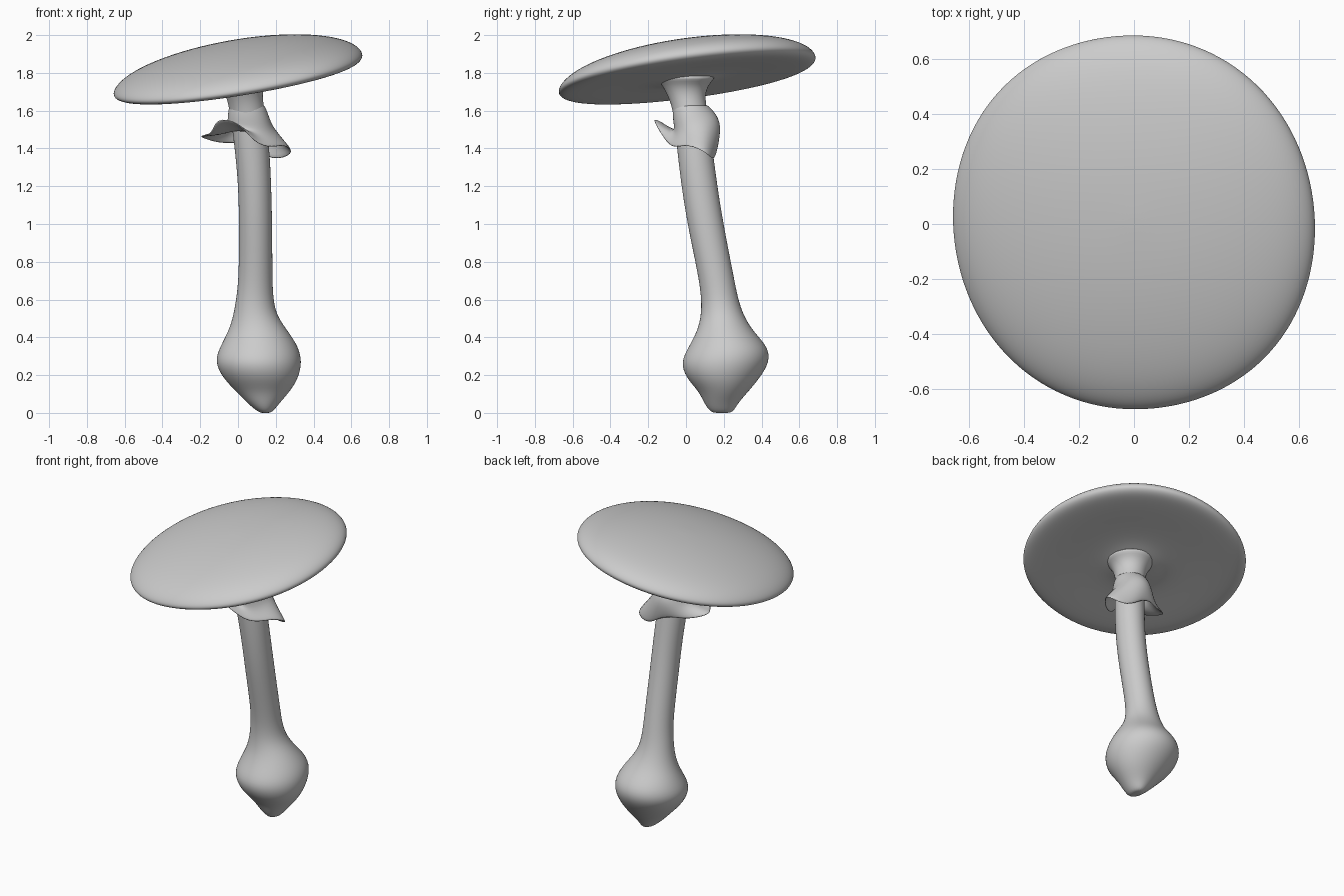
import bpy
import bmesh
from math import sin, cos, pi


def loft(name, rings, cap_ends=True, thickness=0.0):
    """Skin a stack of closed rings, then smooth it by subdivision."""
    bm = bmesh.new()
    loops = [[bm.verts.new(p) for p in ring] for ring in rings]
    n = len(loops[0])
    for a, b in zip(loops, loops[1:]):
        for i in range(n):
            j = (i + 1) % n
            bm.faces.new((a[i], a[j], b[j], b[i]))
    if cap_ends:
        for loop in (loops[0], loops[-1]):
            mid = bm.verts.new((sum(v.co.x for v in loop) / n,
                                sum(v.co.y for v in loop) / n,
                                sum(v.co.z for v in loop) / n))
            for i in range(n):
                bm.faces.new((loop[i], loop[(i + 1) % n], mid))
    bmesh.ops.recalc_face_normals(bm, faces=bm.faces[:])
    for f in bm.faces:
        f.smooth = True
    mesh = bpy.data.meshes.new(name)
    bm.to_mesh(mesh)
    bm.free()
    ob = bpy.data.objects.new(name, mesh)
    bpy.context.collection.objects.link(ob)
    if thickness:
        solid = ob.modifiers.new("thickness", 'SOLIDIFY')
        solid.thickness = thickness
        solid.offset = 0
    sub = ob.modifiers.new("smooth", 'SUBSURF')
    sub.levels = sub.render_levels = 2
    return ob


def ellipse(x0, x1, y0, y1, z, n=16):
    return [((x0 + x1) / 2 + (x1 - x0) / 2 * cos(2 * pi * i / n),
             (y0 + y1) / 2 + (y1 - y0) / 2 * sin(2 * pi * i / n), z)
            for i in range(n)]


# Cap: flattish dome, rounded rim, underside dipping to the stem, tilted by shear
cap_profile = [(0.06, 0.168), (0.25, 0.163), (0.45, 0.149), (0.65, 0.125),
               (0.82, 0.093), (0.93, 0.057), (0.985, 0.022), (0.998, -0.008),
               (0.96, -0.028), (0.88, -0.034), (0.7, -0.033), (0.45, -0.028),
               (0.28, -0.03), (0.18, -0.045), (0.06, -0.05)]
cap_rings = []
for r, h in cap_profile:
    ring = []
    for i in range(32):
        a = 2 * pi * i / 32
        k = r * (1 + 0.006 * cos(4 * a + pi))
        x, y = 0.672 * k * cos(a), 0.694 * k * sin(a) + 0.006
        y -= 0.05 * x * abs(x)
        ring.append((x, y, 1.79 + 0.158 * x + 0.132 * y + h))
    cap_rings.append(ring)
loft("cap", cap_rings)

# Stem with swollen base: x min, x max, y min, y max, z
stem_rows = [(0.11, 0.18, 0.13, 0.25, 0.0), (0.05, 0.22, 0.095, 0.275, 0.05),
             (-0.015, 0.28, 0.065, 0.335, 0.115), (-0.085, 0.325, -0.005, 0.395, 0.185),
             (-0.13, 0.345, -0.035, 0.45, 0.27), (-0.1, 0.325, 0.01, 0.44, 0.35),
             (-0.055, 0.27, 0.055, 0.36, 0.43), (-0.028, 0.21, 0.077, 0.31, 0.51),
             (-0.012, 0.188, 0.08, 0.278, 0.6), (0.003, 0.184, 0.065, 0.255, 0.72),
             (0.004, 0.183, 0.005, 0.2, 1.0), (0.0, 0.178, -0.026, 0.168, 1.2),
             (-0.019, 0.169, -0.05, 0.142, 1.4), (-0.045, 0.145, -0.068, 0.115, 1.6),
             (-0.065, 0.128, -0.098, 0.1, 1.68), (-0.10, 0.145, -0.135, 0.125, 1.745),
             (-0.16, 0.20, -0.18, 0.18, 1.79)]
loft("stem", [ellipse(*row) for row in stem_rows])

# Ragged skirt ring: bulging body, rim flicked outward into uneven points
rim = [(0.26, 0.02, 1.42), (0.31, 0.12, 1.365), (0.18, 0.15, 1.32),
       (0.08, 0.165, 1.41), (-0.02, 0.15, 1.43), (-0.10, 0.11, 1.42),
       (-0.24, 0.05, 1.47), (-0.14, -0.05, 1.46), (-0.13, -0.17, 1.57),
       (0.0, -0.18, 1.55), (0.09, -0.10, 1.42), (0.18, -0.06, 1.40)]
skirt = [[], [], [], []]
for i, p in enumerate(rim):
    a = 2 * pi * i / len(rim)
    c, s = cos(a), sin(a)
    body = (0.065 + (0.12 + 0.02 * s) * c, 0.035 + (0.12 + 0.035 * s) * s,
            1.495 + 0.03 * s)
    skirt[0].append((0.047 + 0.09 * c, 0.02 + 0.088 * s, 1.63))
    skirt[1].append((0.055 + 0.107 * c, 0.025 + (0.11 + 0.02 * s) * s, 1.565 + 0.02 * s))
    skirt[2].append(body)
    skirt[3].append(p)
loft("skirt_ring", skirt, cap_ends=False, thickness=0.016)
